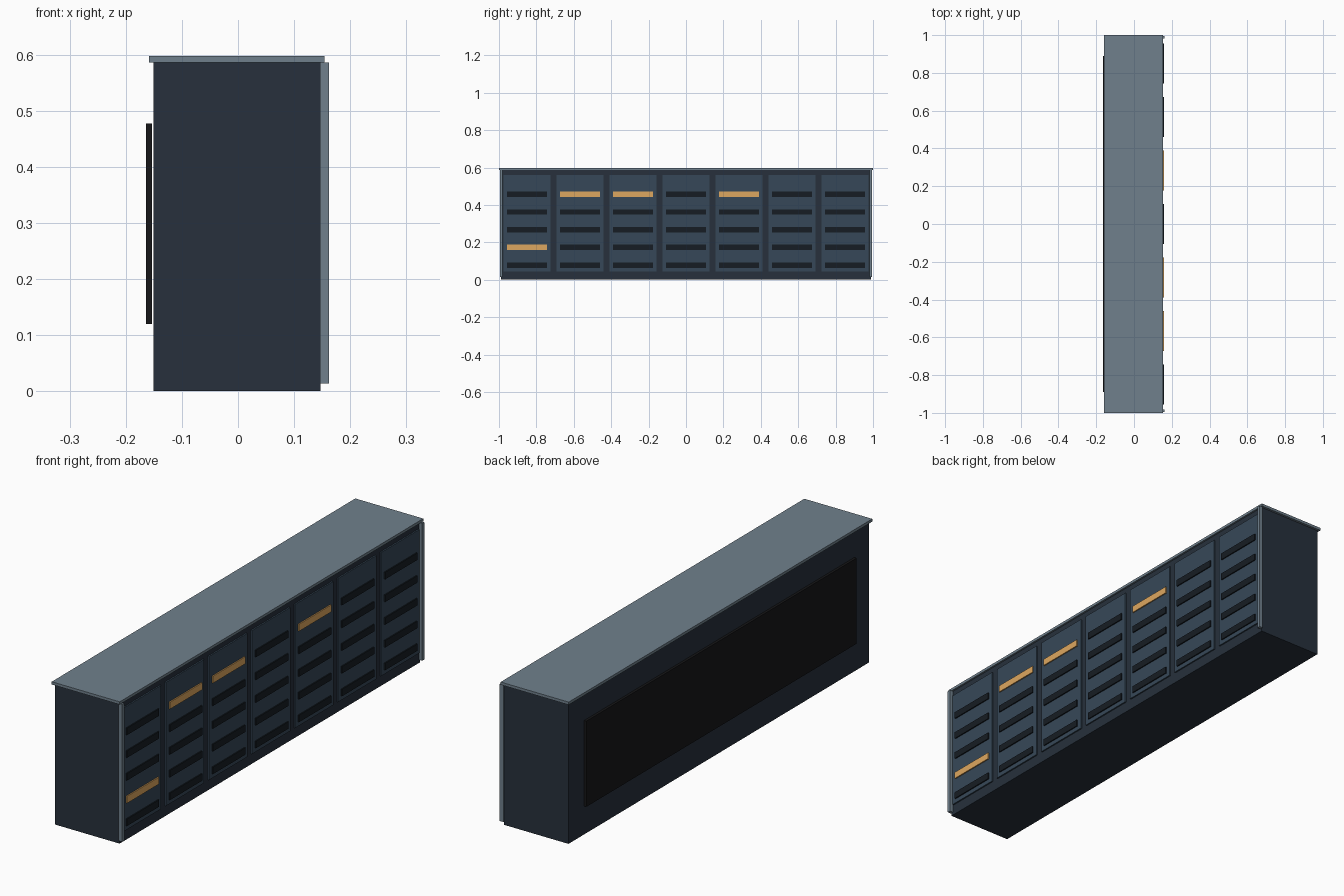
import bpy

if "Cube" in bpy.data.objects:
    bpy.data.objects.remove(bpy.data.objects["Cube"])


def material(name, rgb):
    m = bpy.data.materials.new(name)
    m.diffuse_color = (*rgb, 1)
    m.use_nodes = True
    m.node_tree.nodes["Principled BSDF"].inputs["Base Color"].default_value = m.diffuse_color
    return m


DARK = material("dark_slate", (0.020, 0.030, 0.045))
TRIM = material("light_trim", (0.16, 0.216, 0.262))
PANEL = material("panel_blue", (0.037, 0.064, 0.098))
SLOT = material("slot_black", (0.008, 0.012, 0.017))
LIT = material("lit_amber", (0.73, 0.39, 0.116))
BACK = material("back_black", (0.008, 0.008, 0.009))


def box(name, x, y, z, mat):
    """Box from (min, max) pairs along each axis."""
    bpy.ops.mesh.primitive_cube_add(
        size=1, location=[(a + b) / 2 for a, b in (x, y, z)])
    ob = bpy.context.object
    ob.name = name
    ob.scale = [b - a for a, b in (x, y, z)]
    bpy.ops.object.transform_apply(location=False, rotation=False, scale=True)
    ob.data.materials.append(mat)
    return ob


# Cabinet shell, overhanging lid and rear cover
box("cabinet_body", (-0.151, 0.147), (-0.99, 0.99), (0, 0.59), DARK)
box("lid", (-0.159, 0.1545), (-1, 1), (0.5855, 0.597), TRIM)
box("rear_cover", (-0.164, -0.1535), (-0.89, 0.89), (0.12, 0.477), BACK)

# Corner trims on the panelled side
for side, y in (("front", -0.988), ("rear", 0.988)):
    box(f"{side}_corner_trim", (0.146, 0.1625), (y - 0.007, y + 0.007),
        (0.0135, 0.5855), TRIM)

# Seven bay panels, each with five slots; a few slots are lit
LIT_SLOTS = {(0, 3), (1, 0), (2, 0), (4, 0)}
for bay in range(7):
    yc = -0.8505 + 0.2835 * bay
    box(f"bay_panel_{bay + 1}", (0.146, 0.153), (yc - 0.126, yc + 0.126),
        (0.045, 0.56), PANEL)
    for row in range(5):
        zc = 0.457 - 0.0948 * row
        box(f"bay_{bay + 1}_slot_{row + 1}", (0.152, 0.158),
            (yc - 0.106, yc + 0.106), (zc - 0.0145, zc + 0.0145),
            LIT if (bay, row) in LIT_SLOTS else SLOT)
